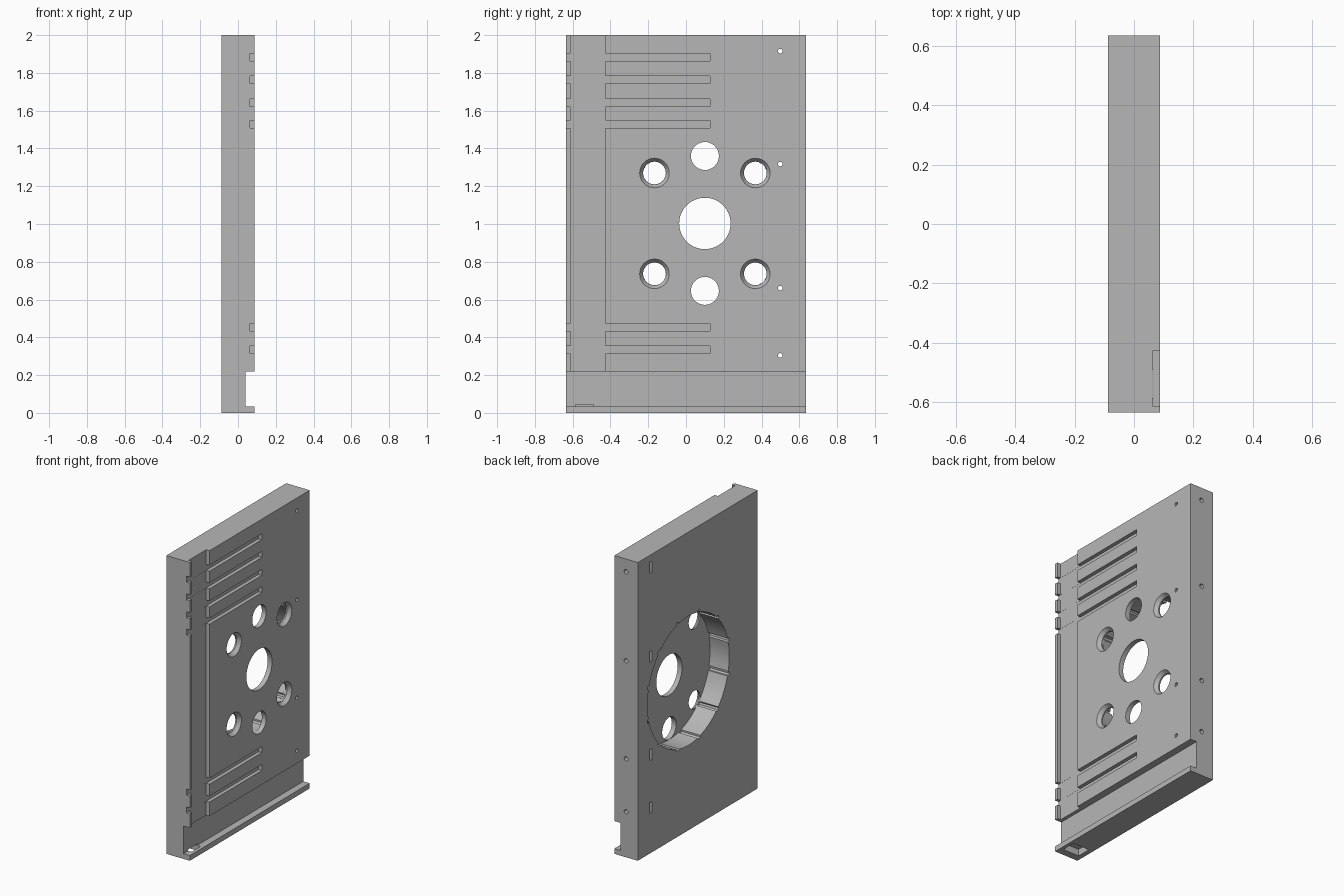
import bpy, bmesh, math

if "Cube" in bpy.data.objects:
    bpy.data.objects.remove(bpy.data.objects["Cube"])

X0, X1 = -0.0875, 0.0875      # back and front faces of the plate
Y = 0.635
CY, CZ = 0.10, 1.003          # centre of the hole pattern


def mesh_object(name, bm):
    bmesh.ops.recalc_face_normals(bm, faces=bm.faces)
    me = bpy.data.meshes.new(name)
    bm.to_mesh(me)
    bm.free()
    ob = bpy.data.objects.new(name, me)
    bpy.context.collection.objects.link(ob)
    return ob


def box(name, x, y, z):
    bm = bmesh.new()
    bmesh.ops.create_cube(bm, size=1)
    for v in bm.verts:
        for i, (a, b) in enumerate((x, y, z)):
            v.co[i] = (a + b) / 2 + v.co[i] * (b - a)
    return mesh_object(name, bm)


def loft(name, ring_a, ring_b):
    bm = bmesh.new()
    a = [bm.verts.new(p) for p in ring_a]
    b = [bm.verts.new(p) for p in ring_b]
    n = len(a)
    bm.faces.new(a)
    bm.faces.new(b)
    for i in range(n):
        bm.faces.new((a[i], a[(i + 1) % n], b[(i + 1) % n], b[i]))
    return mesh_object(name, bm)


def ring_x(x, y, z, r, n=40):
    return [(x, y + r * math.cos(t), z + r * math.sin(t))
            for t in (2 * math.pi * i / n for i in range(n))]


def ring_y(y, x, z, r, n=20):
    return [(x + r * math.cos(t), y, z + r * math.sin(t))
            for t in (2 * math.pi * i / n for i in range(n))]


def hole_x(xa, xb, y, z, r, rb=None, n=40):
    return loft("cutter", ring_x(xa, y, z, r, n), ring_x(xb, y, z, rb or r, n))


plate = box("mounting_plate", (X0, X1), (-Y, Y), (0, 2))


def cut(cutter):
    mod = plate.modifiers.new("cut", 'BOOLEAN')
    mod.operation, mod.solver, mod.object = 'DIFFERENCE', 'EXACT', cutter
    dg = bpy.context.evaluated_depsgraph_get()
    me = bpy.data.meshes.new_from_object(plate.evaluated_get(dg))
    plate.modifiers.clear()
    plate.data = me
    bpy.data.objects.remove(cutter)


# Bottom channel, and square opening under it
cut(box("cutter", (0.04, 0.2), (-1, 1), (0.035, 0.22)))
cut(box("cutter", (-0.055, 0.065), (-0.585, -0.49), (-0.1, 0.045)))

# Vertical groove and horizontal slots on the front
cut(box("cutter", (0.063, 0.2), (-0.612, -0.427), (0.1, 2.1)))
for z in (1.882, 1.764, 1.643, 1.527, 0.454, 0.334):
    cut(box("cutter", (0.0625, 0.2), (-0.7, 0.127), (z - 0.02, z + 0.02)))

# Round back pocket with twelve little notches in its wall
pts = []
for k in range(12):
    c = math.radians(15 + 30 * k)
    for d, r in ((-2, .433), (-1.6, .444), (0, .449), (1.6, .444), (2, .433),
                 (6, .433), (10.5, .433), (15, .433), (19.5, .433), (24, .433)):
        t = c + math.radians(d)
        pts.append((CY + r * math.cos(t), CZ + r * math.sin(t)))
cut(loft("cutter", [(-0.2, y, z) for y, z in pts],
         [(0.055, y, z) for y, z in pts]))

# Through holes in the pocket floor
cut(hole_x(0.04, 0.2, CY, CZ, 0.136, n=64))
for s in (-1, 1):
    cut(hole_x(0.04, 0.2, CY, CZ + s * 0.357, 0.074))
    for t in (-1, 1):
        y, z = CY + t * 0.267, CZ + s * 0.267
        cut(hole_x(0.04, 0.2, y, z, 0.06))
        cut(hole_x(0.064, 0.0885, y, z, 0.0605, 0.079))

# Small bolt holes with back slots and side holes
for z in (1.915, 1.317, 0.66, 0.305):
    cut(box("cutter", (-0.2, 0.03), (0.486, 0.512), (z - 0.037, z + 0.037)))
    cut(hole_x(0.0, 0.2, 0.499, z, 0.012, n=16))
    cut(loft("cutter", ring_y(0.5, 0, z, 0.015), ring_y(0.8, 0, z, 0.015)))

# Single grey finish
mat = bpy.data.materials.new("plain_grey")
mat.diffuse_color = (0.47, 0.47, 0.47, 1)
mat.use_nodes = True
mat.node_tree.nodes["Principled BSDF"].inputs["Base Color"].default_value = mat.diffuse_color
plate.data.materials.clear()
plate.data.materials.append(mat)
for p in plate.data.polygons:
    p.material_index = 0

bpy.context.view_layer.objects.active = plate
plate.select_set(True)
bpy.ops.object.shade_smooth_by_angle(angle=math.radians(25))
